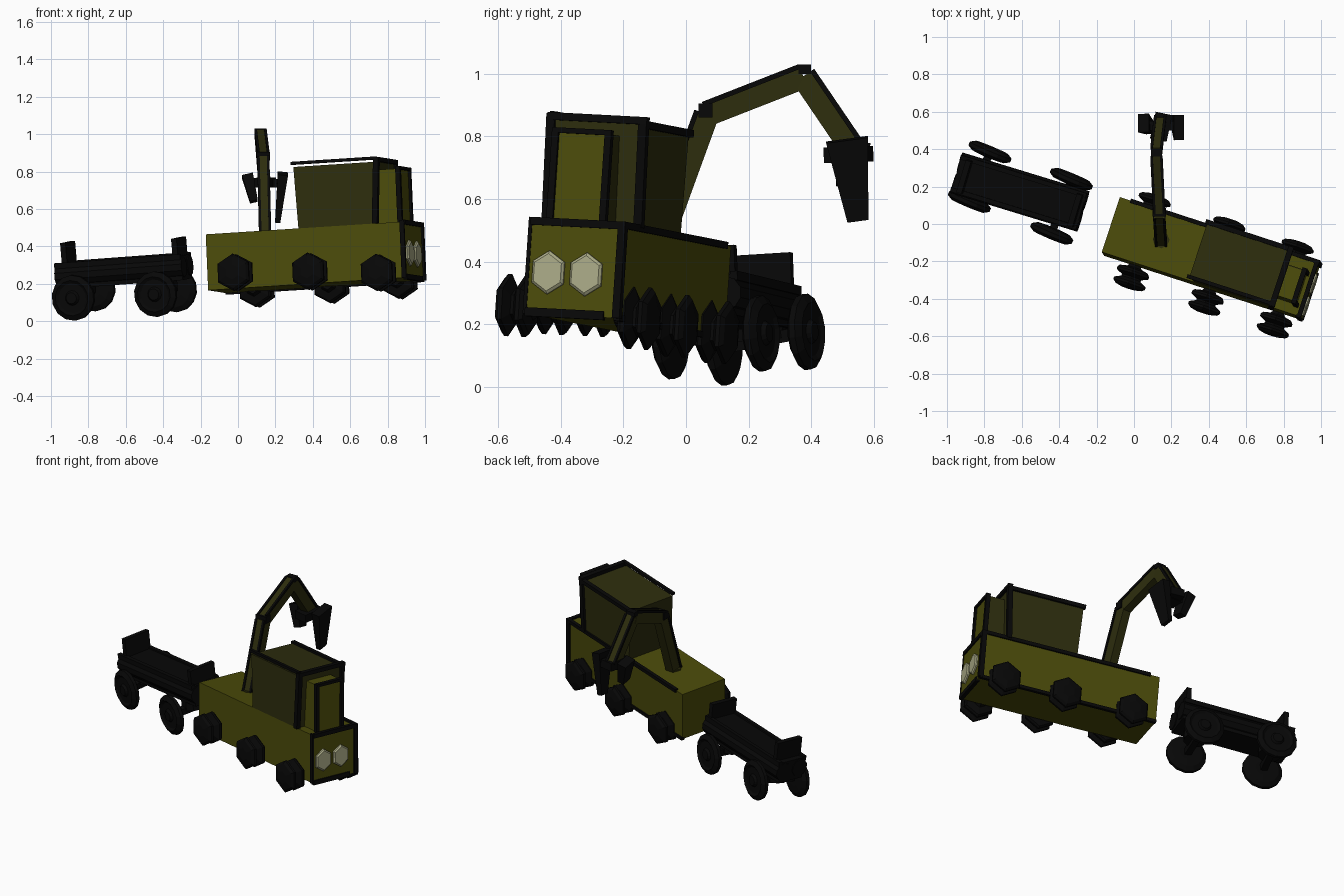
import bpy, bmesh, math
from mathutils import Vector, Matrix

if "Cube" in bpy.data.objects:
    bpy.data.objects.remove(bpy.data.objects["Cube"])


def material(name, rgb):
    m = bpy.data.materials.new(name)
    m.diffuse_color = (*rgb, 1)
    m.use_nodes = True
    m.node_tree.nodes["Principled BSDF"].inputs["Base Color"].default_value = m.diffuse_color
    return m


OLIVE = material("olive paint", (0.070, 0.070, 0.003))
DRAB = material("drab olive", (0.026, 0.026, 0.004))
BLACK = material("black rubber", (0.0022, 0.0022, 0.0022))
LAMP = material("lamp cream", (0.40, 0.40, 0.24))


def frame(origin, u, v):
    """Tilted vehicle frame: u forward, v left, w up."""
    u = Vector(u).normalized()
    w = u.cross(Vector(v)).normalized()
    v = w.cross(u)
    return Matrix.Translation(origin) @ Matrix((u, v, w)).transposed().to_4x4()


TRUCK = frame((-0.124, -0.003, 0.457), (0.949, -0.309, 0.061), (0.31, 0.95, -0.05))
TRAILER = frame((-0.615, 0.172, 0.27), (0.95, -0.29, 0.07), (0.29, 0.95, 0.06))
WORLD = Matrix.Identity(4)


def finish(name, bm, mat, m=WORLD):
    bmesh.ops.recalc_face_normals(bm, faces=bm.faces)
    bm.transform(m)
    me = bpy.data.meshes.new(name)
    bm.to_mesh(me)
    bm.free()
    me.materials.append(mat)
    ob = bpy.data.objects.new(name, me)
    bpy.context.collection.objects.link(ob)
    return ob


def box(name, m, lo, hi, mat, lean=(0, 0)):
    """Box from lo to hi; lean shifts the rear and front top edges along u."""
    bm = bmesh.new()
    lo, hi = Vector(lo), Vector(hi)
    mid = (lo + hi) / 2
    bmesh.ops.create_cube(bm, size=1, matrix=Matrix.Translation(mid)
                          @ Matrix.Diagonal((*(hi - lo), 1)))
    for v in bm.verts:
        if v.co.z > mid.z:
            v.co.x += lean[0] if v.co.x < mid.x else lean[1]
    return finish(name, bm, mat, m)


def beam(name, p, q, wide, deep, mat, taper=1.0, lift=0.0, shift=0.0):
    """Bar from p to q, wide in x, with its far end scaled by taper."""
    p, q = Vector(p), Vector(q)
    d = (q - p).normalized()
    side = (Vector((1, 0, 0)) - d * d.x).normalized()
    up = side.cross(d)
    bm = bmesh.new()
    ends = []
    for c, s in ((p, 1), (q, taper)):
        ends.append([bm.verts.new(c + up * lift + side * (shift + a * wide * s / 2) + up * b * deep * s / 2)
                     for a, b in ((-1, -1), (1, -1), (1, 1), (-1, 1))])
    for e in ends:
        bm.faces.new(e)
    for i in range(4):
        j = (i + 1) % 4
        bm.faces.new((ends[0][i], ends[0][j], ends[1][j], ends[1][i]))
    return finish(name, bm, mat)


def lathe(name, m, centre, axis, profile, sides, mat, squash=1.0):
    """Turned part: profile of (radius, distance along axis), first vertex upward."""
    axis = Vector(axis)
    up = Vector((0, 0, 1)) if abs(axis.z) < 0.5 else Vector((1, 0, 0))
    across = axis.cross(up) * squash
    bm = bmesh.new()
    rings = []
    for r, h in profile:
        rings.append([bm.verts.new(Vector(centre) + axis * h
                      + r * (up * math.cos(t) + across * math.sin(t)))
                      for t in (2 * math.pi * i / sides for i in range(sides))])
    for a, b in zip(rings, rings[1:]):
        for i in range(sides):
            j = (i + 1) % sides
            bm.faces.new((a[i], a[j], b[j], b[i]))
    bm.faces.new(rings[0])
    bm.faces.new(rings[-1])
    return finish(name, bm, mat, m)


# Truck body and its black edge trim
L, W, H = 1.115, 0.155, 0.3
box("truck_body", TRUCK, (0, -W, -H), (L, W, 0), OLIVE)
box("trim_top_left", TRUCK, (0.06, W - 0.012, -0.012), (L, W + 0.01, 0.01), BLACK)
box("trim_bottom_left", TRUCK, (0.0, W - 0.012, -H - 0.008), (L, W + 0.008, -H + 0.012), BLACK)
box("trim_front_top", TRUCK, (L - 0.015, -W, -0.015), (L + 0.008, W, 0.01), BLACK)
box("trim_front_bottom", TRUCK, (L - 0.015, -W, -H - 0.008), (L + 0.008, 0.11, -H + 0.02), BLACK)
box("trim_front_left", TRUCK, (L - 0.02, W - 0.015, -H), (L + 0.01, W + 0.01, 0.01), BLACK)
box("trim_front_right", TRUCK, (L - 0.022, -W - 0.008, -H), (L + 0.003, -W + 0.004, 0.01), BLACK)

# Headlights
for v in (-0.085, 0.042):
    lathe("headlight", TRUCK, (L, v, -0.165), (1, 0, 0),
          [(0.07, -0.01), (0.07, 0.008), (0.06, 0.015)], 6, LAMP, 0.87)

# Cab with posts and roof bars
C0, C1, CH = 0.522, 0.955, 0.33
T0, T1 = -0.014, 0.022
R0, R1 = C0 + T0, C1 + T1
box("cab", TRUCK, (C0, -W, 0), (C1, W, CH), DRAB, (T0, T1))
for v in (-W, W):
    box("cab_post", TRUCK, (C1 - 0.015, v - 0.014, 0), (C1 + 0.015, v + 0.014, CH + 0.02),
        BLACK, (T1, T1))
box("roof_bar_front", TRUCK, (R1 - 0.015, -W - 0.01, CH), (R1 + 0.015, W + 0.015, CH + 0.024), BLACK)
box("roof_bar_left", TRUCK, (R0 - 0.01, W - 0.012, CH - 0.012), (R1, W + 0.014, CH + 0.012), BLACK)
box("roof_bar_right", TRUCK, (R0 - 0.012, -W - 0.008, CH + 0.012), (R1, -W + 0.012, CH + 0.028), BLACK)

# Driver compartment ahead of the cab
D, V0, V1, DH = 1.08, -0.1, 0.07, 0.29
box("compartment", TRUCK, (C1, V0, 0), (D, V1, DH), OLIVE)
box("compartment_left_panel", TRUCK, (C1, V1, 0), (D - 0.01, V1 + 0.006, DH), DRAB)
for v in (V0 - 0.014, V1 - 0.006):
    box("compartment_post", TRUCK, (D - 0.014, v, 0), (D + 0.012, v + 0.022, DH + 0.01), BLACK)
box("compartment_top_bar", TRUCK, (D - 0.014, V0 - 0.012, DH - 0.005), (D + 0.012, V1 + 0.015, DH + 0.012), BLACK)

# Six double truck wheels
DOUBLE = [(0.03, -0.02), (0.045, 0.0), (0.09, 0.01), (0.1, 0.022), (0.1, 0.035), (0.06, 0.052),
          (0.06, 0.062), (0.1, 0.08), (0.1, 0.093), (0.085, 0.105), (0.04, 0.115)]
for u, w, drop in ((0.18, -0.22, 0.065), (0.6, -0.24, 0.05), (0.985, -0.27, 0.02)):
    lathe("wheel_right", TRUCK, (u, -W - 0.015, w), (0, -1, 0), DOUBLE, 6, BLACK)
    lathe("wheel_left", TRUCK, (u - 0.015, W - 0.03, w - drop), (0, 1, 0), DOUBLE, 6, BLACK)

# Crane arm: three segments, each with a black strip along both outer edges
JOINTS = [(0.145, -0.085, 0.45), (0.135, 0.068, 0.87), (0.12, 0.375, 0.99), (0.14, 0.545, 0.74)]
lathe("crane_base", WORLD, (0.145, -0.085, 0.44), (0, 0, 1), [(0.045, 0), (0.045, 0.04)], 8, DRAB)
for i, (p, q) in enumerate(zip(JOINTS, JOINTS[1:])):
    beam("arm_segment_%d" % i, p, q, 0.055, 0.075, DRAB)
    for s in (-1, 1):
        beam("arm_strip_%d" % i, p, q, 0.014, 0.016, BLACK, lift=0.036, shift=s * 0.026)
box("arm_hinge_low", WORLD, (0.098, 0.04, 0.86), (0.172, 0.085, 0.905), BLACK)
box("arm_hinge_high", WORLD, (0.09, 0.36, 1.0), (0.15, 0.4, 1.03), BLACK)

# Grab with a cross head and two unequal jaws
beam("grab_head", (0.13, 0.45, 0.74), (0.16, 0.59, 0.745), 0.09, 0.05, BLACK)
box("grab_crossbar", WORLD, (0.05, 0.5, 0.715), (0.24, 0.55, 0.76), BLACK)
beam("grab_jaw_left", (0.05, 0.54, 0.78), (0.085, 0.515, 0.64), 0.06, 0.1, BLACK, 0.7)
beam("grab_jaw_right", (0.24, 0.515, 0.79), (0.212, 0.55, 0.53), 0.055, 0.135, BLACK, 0.5)

# Trailer bed, side tubes and end walls
box("trailer_bed", TRAILER, (-0.345, -0.085, -0.07), (0.355, 0.085, 0.06), BLACK)
for v in (-0.06, 0.06):
    lathe("trailer_side_tube", TRAILER, (-0.35, v, 0.0), (1, 0, 0),
          [(0.055, 0), (0.055, 0.71)], 10, BLACK)
    box("trailer_rail", TRAILER, (-0.35, v * 1.5 - 0.012, 0.04), (0.355, v * 1.5 + 0.012, 0.07), BLACK)
box("trailer_rear_wall", TRAILER, (-0.31, -0.09, 0.0), (-0.28, 0.09, 0.175), BLACK)
box("trailer_front_wall", TRAILER, (0.31, -0.09, 0.0), (0.34, 0.09, 0.155), BLACK)

# Trailer axles and wheels with recessed hubs
TYRE = [(0.05, -0.03), (0.095, -0.026), (0.122, -0.01), (0.122, 0.01), (0.095, 0.026),
        (0.08, 0.016), (0.04, 0.016), (0.03, 0.03)]
WHEELS = (((-0.88, 0.12, 0.125), -1), ((-0.44, -0.05, 0.145), -1),
          ((-0.77, 0.385, 0.175), 1), ((-0.335, 0.24, 0.17), 1))
TURN = Matrix.Rotation(math.radians(-6), 4, 'Z')
for c, s in WHEELS:
    m = Matrix.Translation(c) @ TURN @ TRAILER.to_3x3().to_4x4()
    lathe("trailer_wheel", m, (0, 0, 0), (0, s, 0), TYRE, 14, BLACK)
inverse = TRAILER.inverted()
for a, b in ((0, 2), (1, 3)):
    beam("trailer_axle", WHEELS[a][0], WHEELS[b][0], 0.04, 0.04, BLACK)
    mid = (Vector(WHEELS[a][0]) + Vector(WHEELS[b][0])) / 2
    lathe("trailer_axle_mount", TRAILER, inverse @ mid, (0, 0, 1),
          [(0.07, 0), (0.07, 0.1)], 10, BLACK)
